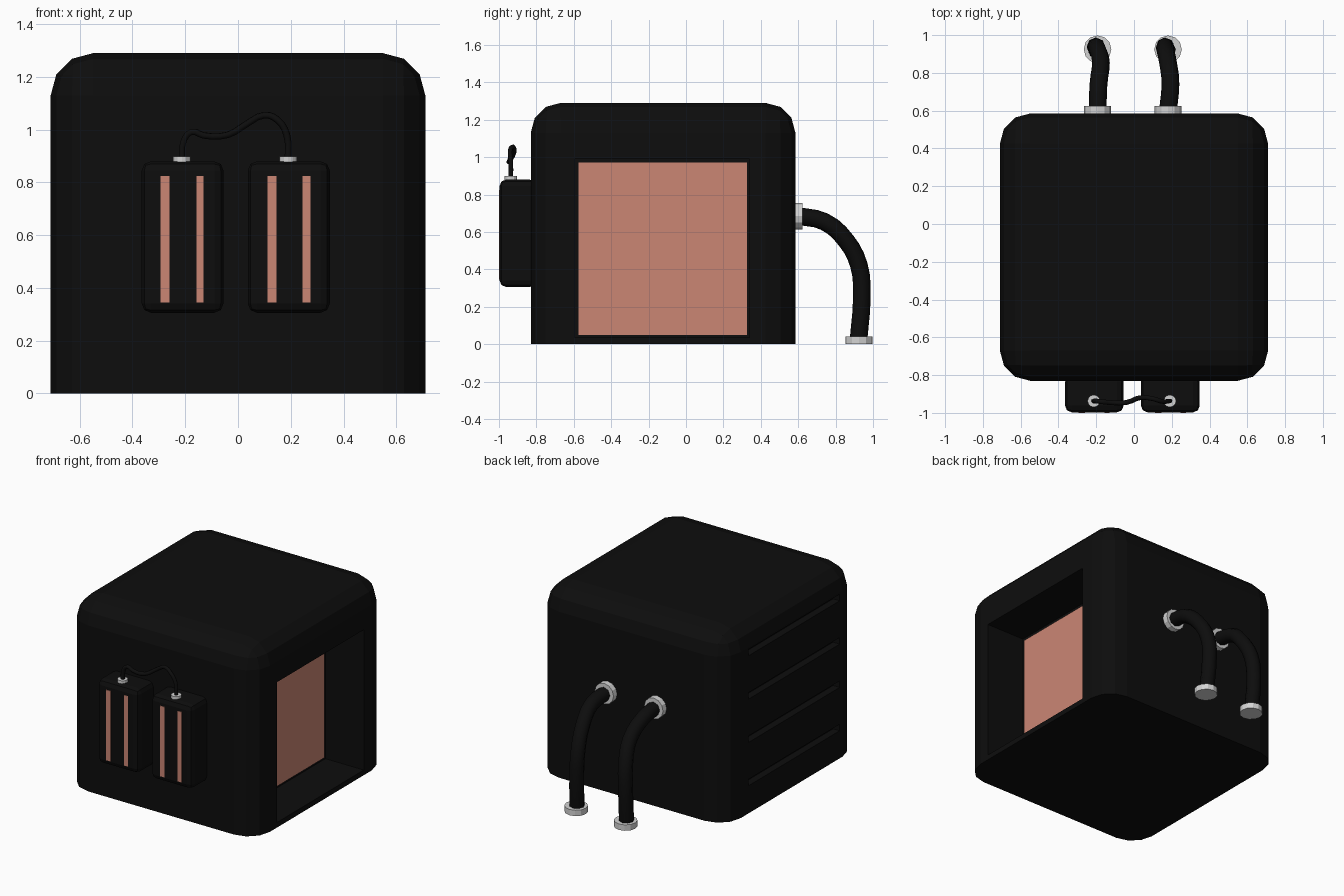
import bpy, bmesh, math
from mathutils import Vector, Matrix

if "Cube" in bpy.data.objects:
    bpy.data.objects.remove(bpy.data.objects["Cube"])


def material(name, rgb):
    m = bpy.data.materials.new(name)
    m.diffuse_color = (*rgb, 1)
    m.use_nodes = True
    m.node_tree.nodes["Principled BSDF"].inputs["Base Color"].default_value = m.diffuse_color
    return m


BLACK = material("black", (0.004, 0.004, 0.004))
COPPER = material("copper_pink", (0.6, 0.24, 0.175))
STEEL = material("light_steel", (0.65, 0.65, 0.65))


def add(name, bm, mat):
    bmesh.ops.recalc_face_normals(bm, faces=bm.faces)
    me = bpy.data.meshes.new(name)
    bm.to_mesh(me)
    bm.free()
    me.materials.append(mat)
    ob = bpy.data.objects.new(name, me)
    bpy.context.collection.objects.link(ob)
    return ob


def box(name, lo, hi, mat, bevel=0, segments=2, keep_bottom=False):
    bm = bmesh.new()
    bmesh.ops.create_cube(bm, size=1)
    for v in bm.verts:
        v.co = [lo[i] + (v.co[i] + 0.5) * (hi[i] - lo[i]) for i in range(3)]
    if bevel:
        edges = [e for e in bm.edges
                 if not (keep_bottom and all(v.co.z < lo[2] + 1e-5 for v in e.verts))]
        bmesh.ops.bevel(bm, geom=edges, offset=bevel, segments=segments,
                        profile=0.5, affect='EDGES', clamp_overlap=True)
    return add(name, bm, mat)


def disc(name, center, radius, depth, mat, along_y=False, sides=12):
    bm = bmesh.new()
    m = Matrix.Translation(center)
    if along_y:
        m = m @ Matrix.Rotation(math.pi / 2, 4, 'X')
    bmesh.ops.create_cone(bm, cap_ends=True, segments=sides, radius1=radius,
                          radius2=radius, depth=depth, matrix=m)
    return add(name, bm, mat)


def tube(name, points, radius, mat, res=2):
    cu = bpy.data.curves.new(name + "_path", 'CURVE')
    cu.dimensions = '3D'
    cu.bevel_depth = radius
    cu.bevel_resolution = res
    cu.resolution_u = 3
    cu.use_fill_caps = True
    sp = cu.splines.new('BEZIER')
    sp.bezier_points.add(len(points) - 1)
    for bp, p in zip(sp.bezier_points, points):
        bp.co = p
        bp.handle_left_type = bp.handle_right_type = 'AUTO'
    tmp = bpy.data.objects.new(name + "_tmp", cu)
    bpy.context.collection.objects.link(tmp)
    bpy.context.view_layer.update()
    dg = bpy.context.evaluated_depsgraph_get()
    me = bpy.data.meshes.new_from_object(tmp.evaluated_get(dg))
    bpy.data.objects.remove(tmp)
    me.materials.clear()
    me.materials.append(mat)
    for p in me.polygons:
        p.use_smooth = len(p.vertices) == 4
    ob = bpy.data.objects.new(name, me)
    bpy.context.collection.objects.link(ob)
    return ob


def cut(target, cutter):
    mod = target.modifiers.new("cut", 'BOOLEAN')
    mod.operation = 'DIFFERENCE'
    mod.solver = 'EXACT'
    mod.object = cutter
    bpy.context.view_layer.update()
    dg = bpy.context.evaluated_depsgraph_get()
    me = bpy.data.meshes.new_from_object(target.evaluated_get(dg))
    target.modifiers.clear()
    target.data = me
    bpy.data.objects.remove(cutter)


# Rounded housing with a square pocket on the right and vent slots on the left
housing = box("housing", (-0.71, -0.83, 0), (0.71, 0.585, 1.29), BLACK, 0.16, 3, True)
cut(housing, box("pocket_cutter", (0.42, -0.595, 0.035), (0.9, 0.34, 0.99), BLACK))
for z in (0.21, 0.505, 0.80, 1.095):
    cut(housing, box("slot_cutter", (-0.9, -0.64, z - 0.022), (-0.66, 0.34, z + 0.022), BLACK))

# Coloured panel at the bottom of the pocket
box("pocket_panel", (0.418, -0.575, 0.05), (0.426, 0.325, 0.97), COPPER)

# Two front canisters with a pair of stripes and a terminal each
for side, x0, x1, stripes, xc in (
        ("left", -0.365, -0.055, ((-0.294, -0.26), (-0.157, -0.13)), -0.213),
        ("right", 0.037, 0.348, ((0.112, 0.146), (0.245, 0.275)), 0.19)):
    box(side + "_canister", (x0, -0.997, 0.306), (x1, -0.80, 0.88), BLACK, 0.035, 2)
    for i, (a, b) in enumerate(stripes):
        box(f"{side}_stripe_{i + 1}", (a, -1.0, 0.345), (b, -0.993, 0.825), COPPER)
    disc(side + "_terminal", (xc, -0.937, 0.887), 0.033, 0.022, STEEL)

# Thin wire joining the terminals
tube("wire", [(-0.213, -0.937, 0.885), (-0.205, -0.937, 0.96), (-0.175, -0.94, 0.992),
              (-0.13, -0.945, 0.978), (-0.04, -0.945, 0.98), (0.03, -0.92, 1.02),
              (0.10, -0.925, 1.055), (0.15, -0.94, 1.037), (0.185, -0.937, 0.98),
              (0.19, -0.937, 0.885)], 0.013, BLACK, 1)

# Two back hoses dropping from the housing to the floor, with flanges at both ends
for side, xc, bend in (("left", -0.193, (0.0, 0.005, 0.018, 0.0, -0.01, -0.005)),
                       ("right", 0.18, (0.0, 0.013, 0.0, -0.015, -0.015, -0.005))):
    path = [(0.60, 0.685), (0.74, 0.655), (0.855, 0.555), (0.925, 0.42), (0.94, 0.26), (0.922, 0.02)]
    tube(side + "_hose", [(xc + d, y, z) for d, (y, z) in zip(bend, path)], 0.047, BLACK)
    disc(side + "_wall_flange", (xc, 0.602, 0.685), 0.071, 0.044, STEEL, True)
    disc(side + "_floor_flange", (xc, 0.925, 0.02), 0.073, 0.04, STEEL)
